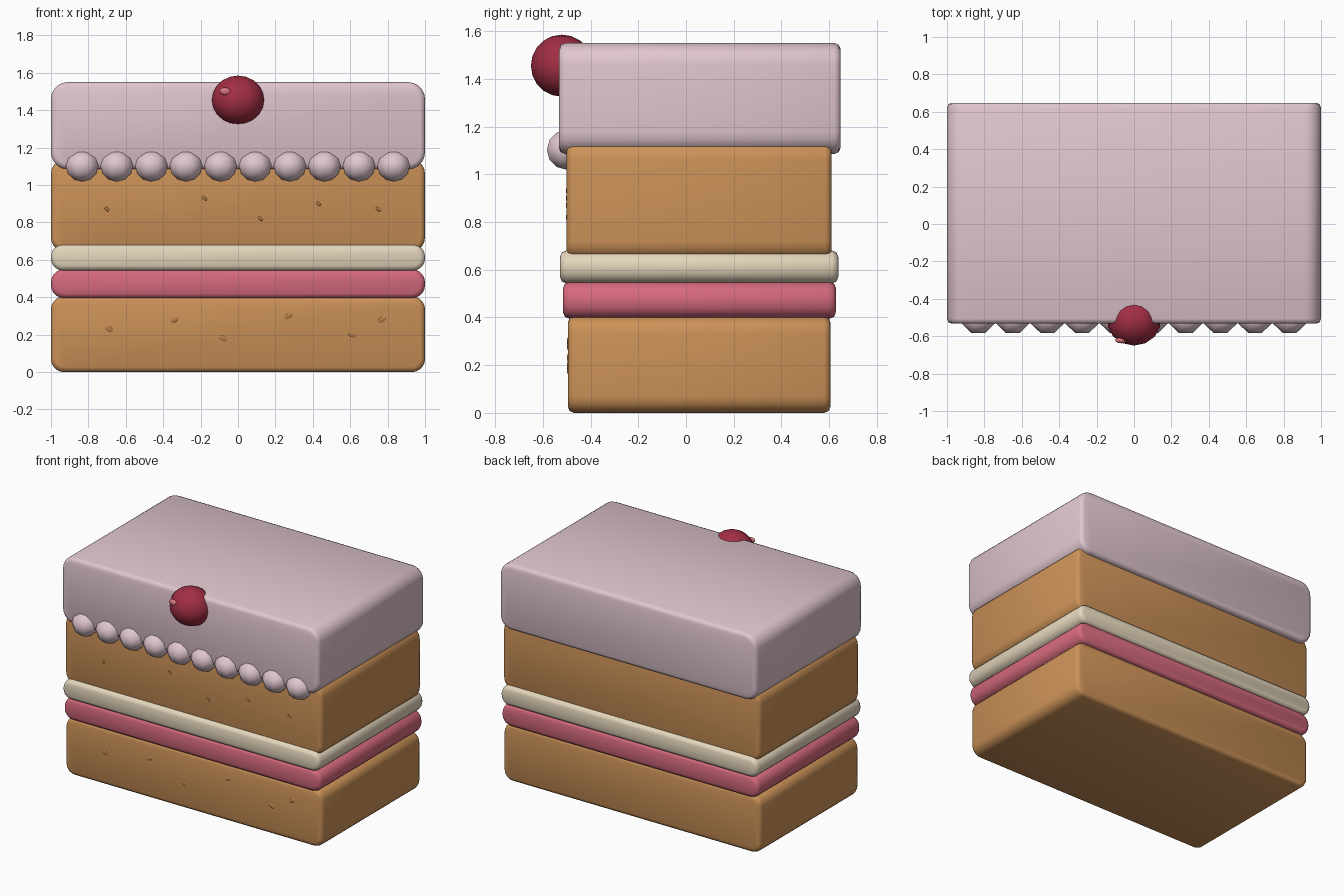
import bpy, bmesh, math
from mathutils import Matrix, Vector

cube = bpy.data.objects.get("Cube")
if cube:
    bpy.data.objects.remove(cube, do_unlink=True)


def material(name, r, g, b):
    """Flat material from display values, stored as linear."""
    lin = [((c / 255 + 0.055) / 1.055) ** 2.4 for c in (r, g, b)] + [1.0]
    m = bpy.data.materials.new(name)
    m.use_nodes = True
    m.diffuse_color = lin
    bsdf = next(n for n in m.node_tree.nodes if n.type == 'BSDF_PRINCIPLED')
    bsdf.inputs["Base Color"].default_value = lin
    return m


ICING = material("pale pink icing", 224, 198, 206)
SPONGE = material("golden sponge", 204, 146, 88)
CREAM = material("cream", 228, 214, 188)
JAM = material("berry jam", 214, 106, 126)
CHERRY = material("cherry red", 162, 46, 68)
SHINE = material("cherry shine", 214, 118, 124)
PORE = material("sponge pore", 184, 126, 74)


def finish(bm, name, mat, angle=60):
    me = bpy.data.meshes.new(name)
    bmesh.ops.recalc_face_normals(bm, faces=bm.faces)
    bm.to_mesh(me)
    bm.free()
    me.materials.append(mat)
    ob = bpy.data.objects.new(name, me)
    bpy.context.collection.objects.link(ob)
    bpy.ops.object.select_all(action='DESELECT')
    ob.select_set(True)
    bpy.context.view_layer.objects.active = ob
    bpy.ops.object.shade_smooth_by_angle(angle=math.radians(angle))
    return ob


def layer(name, mat, z0, z1, y0, y1, radius, rim=0.026):
    """Slab with a rounded front outline and a small soft rim front and back."""
    bm = bmesh.new()
    bmesh.ops.create_cube(bm, size=1)
    bmesh.ops.scale(bm, vec=(2, y1 - y0, z1 - z0), verts=bm.verts)
    bmesh.ops.translate(bm, vec=(0, (y0 + y1) / 2, (z0 + z1) / 2), verts=bm.verts)
    long_edges = [e for e in bm.edges
                  if abs(e.verts[0].co.y - e.verts[1].co.y) > 0.5]
    bmesh.ops.bevel(bm, geom=long_edges, offset=radius, segments=5,
                    profile=0.5, affect='EDGES')
    ends = [e for e in bm.edges
            if abs(e.verts[0].co.y - e.verts[1].co.y) < 1e-4]
    bmesh.ops.bevel(bm, geom=ends, offset=rim, segments=2,
                    profile=0.5, affect='EDGES')
    return finish(bm, name, mat)


def ball(name, mat, centre, radii, segments, rings, spin=0.0, tilt=0.0):
    bm = bmesh.new()
    bmesh.ops.create_uvsphere(bm, u_segments=segments, v_segments=rings, radius=1)
    bm.transform(Matrix.Translation(Vector(centre))
                 @ Matrix.Rotation(tilt, 4, 'Y')
                 @ Matrix.Diagonal((*radii, 1))
                 @ Matrix.Rotation(spin, 4, 'Z'))
    return finish(bm, name, mat)


# Stacked layers, bottom to top
layer("lower_sponge", SPONGE, 0.0, 0.405, -0.495, 0.605, 0.07)
layer("jam_layer", JAM, 0.395, 0.55, -0.515, 0.628, 0.07)
layer("cream_layer", CREAM, 0.543, 0.68, -0.528, 0.638, 0.063)
layer("upper_sponge", SPONGE, 0.64, 1.14, -0.5, 0.61, 0.08)
layer("icing_block", ICING, 1.085, 1.55, -0.533, 0.648, 0.09)

# Row of piped dots under the icing
for i in range(10):
    ball(f"piped_dot_{i + 1}", ICING, (-0.833 + i * 0.185, -0.5, 1.102),
         (0.094, 0.09, 0.083), 8, 6, spin=math.pi / 8)

# Cherry with a raised shine
ball("cherry", CHERRY, (0, -0.52, 1.455), (0.143, 0.13, 0.13), 14, 10)
ball("cherry_shine", SHINE, (-0.067, -0.622, 1.5), (0.034, 0.016, 0.021), 10, 6, tilt=0.15)

# Shallow pores on the front of the sponges
lower = [(-0.69, 0.23), (-0.34, 0.28), (-0.08, 0.18), (0.27, 0.30), (0.61, 0.20), (0.77, 0.28)]
upper = [(-0.70, 0.87), (-0.18, 0.93), (0.12, 0.82), (0.43, 0.90), (0.75, 0.87)]
for i, (x, z) in enumerate(lower):
    ball(f"lower_pore_{i + 1}", PORE, (x, -0.495, z), (0.025, 0.004, 0.014), 8, 4, tilt=0.5 * (-1) ** i)
for i, (x, z) in enumerate(upper):
    ball(f"upper_pore_{i + 1}", PORE, (x, -0.5, z), (0.018, 0.003, 0.008), 8, 4, tilt=0.7)
